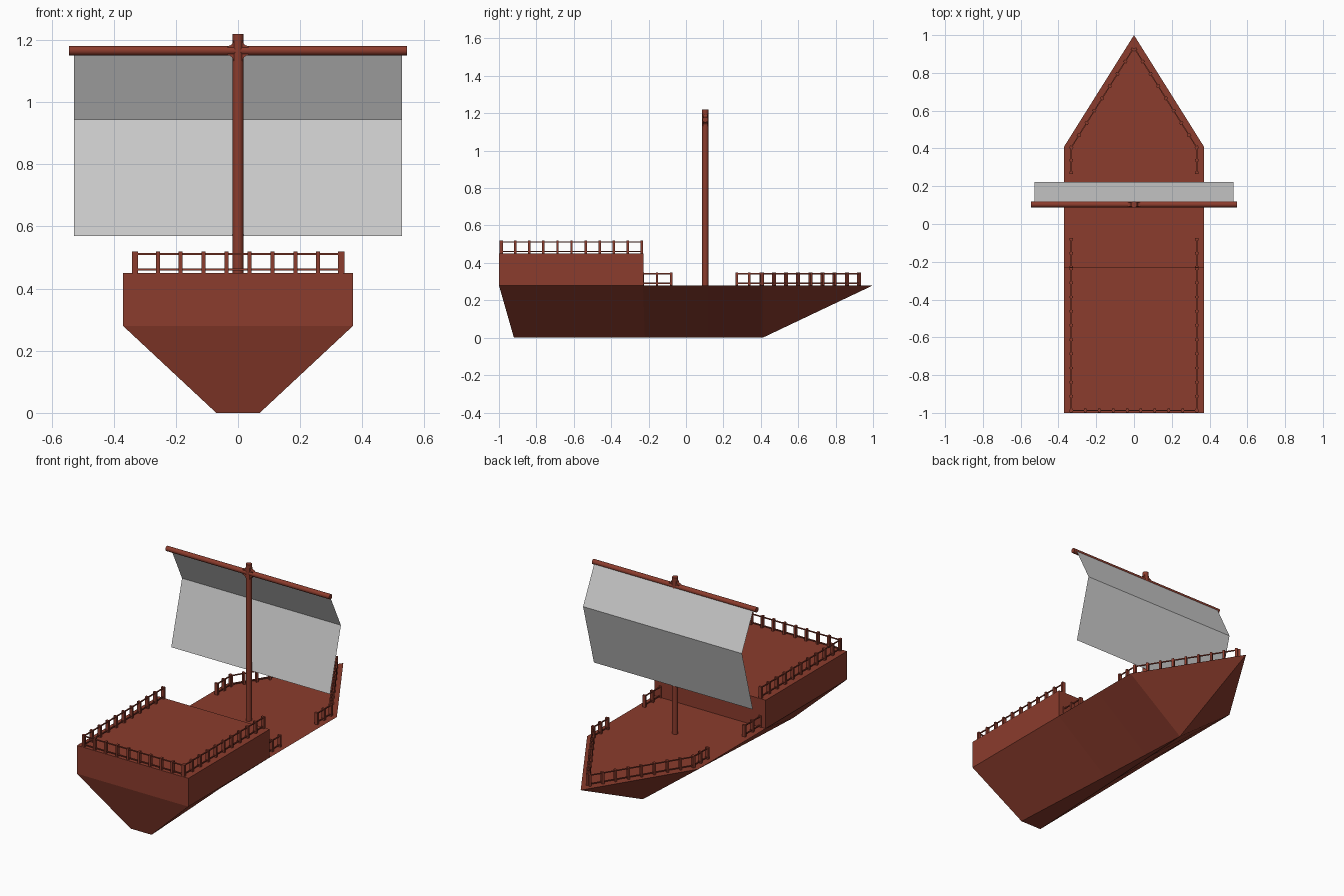
import bpy, bmesh, math
from mathutils import Vector, Matrix

if "Cube" in bpy.data.objects:
    bpy.data.objects.remove(bpy.data.objects["Cube"])

wood = bpy.data.materials.new("wood")
wood.diffuse_color = (0.26, 0.045, 0.026, 1)
wood.use_nodes = True
wood.node_tree.nodes["Principled BSDF"].inputs["Base Color"].default_value = wood.diffuse_color


def finish(name, bm, mat=wood):
    me = bpy.data.meshes.new(name)
    bm.to_mesh(me)
    bm.free()
    ob = bpy.data.objects.new(name, me)
    bpy.context.collection.objects.link(ob)
    if mat:
        me.materials.append(mat)
    return ob


def add_box(bm, centre, size, angle=0):
    m = Matrix.Translation(centre) @ Matrix.Rotation(angle, 4, 'Z') @ Matrix.Diagonal((*size, 1))
    bmesh.ops.create_cube(bm, size=1, matrix=m)


def add_rod(name, radius, length, matrix):
    bm = bmesh.new()
    bmesh.ops.create_cone(bm, cap_ends=True, segments=16, radius1=radius,
                          radius2=radius, depth=length, matrix=matrix)
    ob = finish(name, bm)
    bpy.ops.object.select_all(action='DESELECT')
    ob.select_set(True)
    bpy.context.view_layer.objects.active = ob
    bpy.ops.object.shade_smooth_by_angle(angle=math.radians(35))
    return ob


# Hull: wide flat deck over a narrow keel that tapers to a point at the bow
DECK, ROOF, W = 0.28, 0.45, 0.37
bm = bmesh.new()
sections = [(-1.0, -0.92, 0.07), (-0.23, -0.22, 0.033), (0.12, 0.12, 0.015)]
rings = [[bm.verts.new(p) for p in ((-W, yd, DECK), (W, yd, DECK), (k, yk, 0), (-k, yk, 0))]
         for yd, yk, k in sections]
left, right = (bm.verts.new((s * W, 0.41, DECK)) for s in (-1, 1))
keel_tip = bm.verts.new((0, 0.41, 0))
bow_tip = bm.verts.new((0, 1.0, DECK))
rings.append([left, right, keel_tip, keel_tip])
bm.faces.new(rings[0])
for a, b in zip(rings, rings[1:]):
    for i in range(4):
        j = (i + 1) % 4
        bm.faces.new(list(dict.fromkeys((a[i], a[j], b[j], b[i]))))
for tri in ((left, right, bow_tip), (right, keel_tip, bow_tip), (keel_tip, left, bow_tip)):
    bm.faces.new(tri)
bmesh.ops.recalc_face_normals(bm, faces=bm.faces)
finish("hull", bm)

# Raised stern cabin
bm = bmesh.new()
add_box(bm, (0, -0.614, (DECK + ROOF) / 2), (2 * W, 0.772, ROOF - DECK))
finish("stern_cabin", bm)


# Railings: evenly spaced posts with two thin rails between them
def railing(name, start, end, z, gaps):
    a, b = Vector((*start, z)), Vector((*end, z))
    d = b - a
    angle = math.atan2(d.y, d.x)
    bm = bmesh.new()
    for i in range(gaps + 1):
        p = a + d * i / gaps
        add_box(bm, p + Vector((0, 0, 0.035)), (0.013, 0.02, 0.07), angle)
    for h in (0.011, 0.062):
        add_box(bm, (a + b) / 2 + Vector((0, 0, h)), (d.length, 0.006, 0.006), angle)
    finish(name, bm)


R = 0.332
railing("stern_railing", (-R, -0.988), (R, -0.988), ROOF, 9)
for side, s in (("left", -1), ("right", 1)):
    railing(side + "_cabin_railing", (s * R, -0.988), (s * R, -0.236), ROOF, 10)
    railing(side + "_waist_railing", (s * R, -0.23), (s * R, -0.08), DECK, 2)
    railing(side + "_fore_railing", (s * R, 0.272), (s * R, 0.405), DECK, 2)
    railing(side + "_bow_railing", (s * R, 0.405), (s * 0.006, 0.925), DECK, 8)

# Mast and yard
MY, YZ = 0.103, 1.166
add_rod("mast", 0.017, 1.22 - DECK, Matrix.Translation((0, MY, (1.22 + DECK) / 2)))
add_rod("yard", 0.015, 1.088,
        Matrix.Translation((0, MY, YZ)) @ Matrix.Rotation(math.pi / 2, 4, 'Y'))

# Filleted joint where the yard meets the mast
bm = bmesh.new()
f, r = 0.033, 0.018
outline = []
for q in range(4):
    base = math.pi / 2 * q
    cx, cz = f * math.sqrt(2) * math.cos(base + math.pi / 4), f * math.sqrt(2) * math.sin(base + math.pi / 4)
    for t in range(5):
        ang = base + 1.5 * math.pi - t * math.pi / 8
        outline.append((cx + r * math.cos(ang), MY - 0.011, YZ + cz + r * math.sin(ang)))
face = bm.faces.new([bm.verts.new(p) for p in outline])
ext = bmesh.ops.extrude_face_region(bm, geom=[face])
bmesh.ops.translate(bm, vec=(0, 0.022, 0),
                    verts=[v for v in ext["geom"] if isinstance(v, bmesh.types.BMVert)])
bmesh.ops.recalc_face_normals(bm, faces=bm.faces)
finish("mast_joint", bm)

# Sail: one sheet folded forward at its crease
bm = bmesh.new()
rows = [[bm.verts.new((x, y, z)) for x in (-0.528, 0.528)]
        for y, z in ((0.118, 1.16), (0.223, 0.945), (0.12, 0.57))]
for a, b in zip(rows, rows[1:]):
    bm.faces.new((a[0], a[1], b[1], b[0]))
finish("sail", bm, None)
